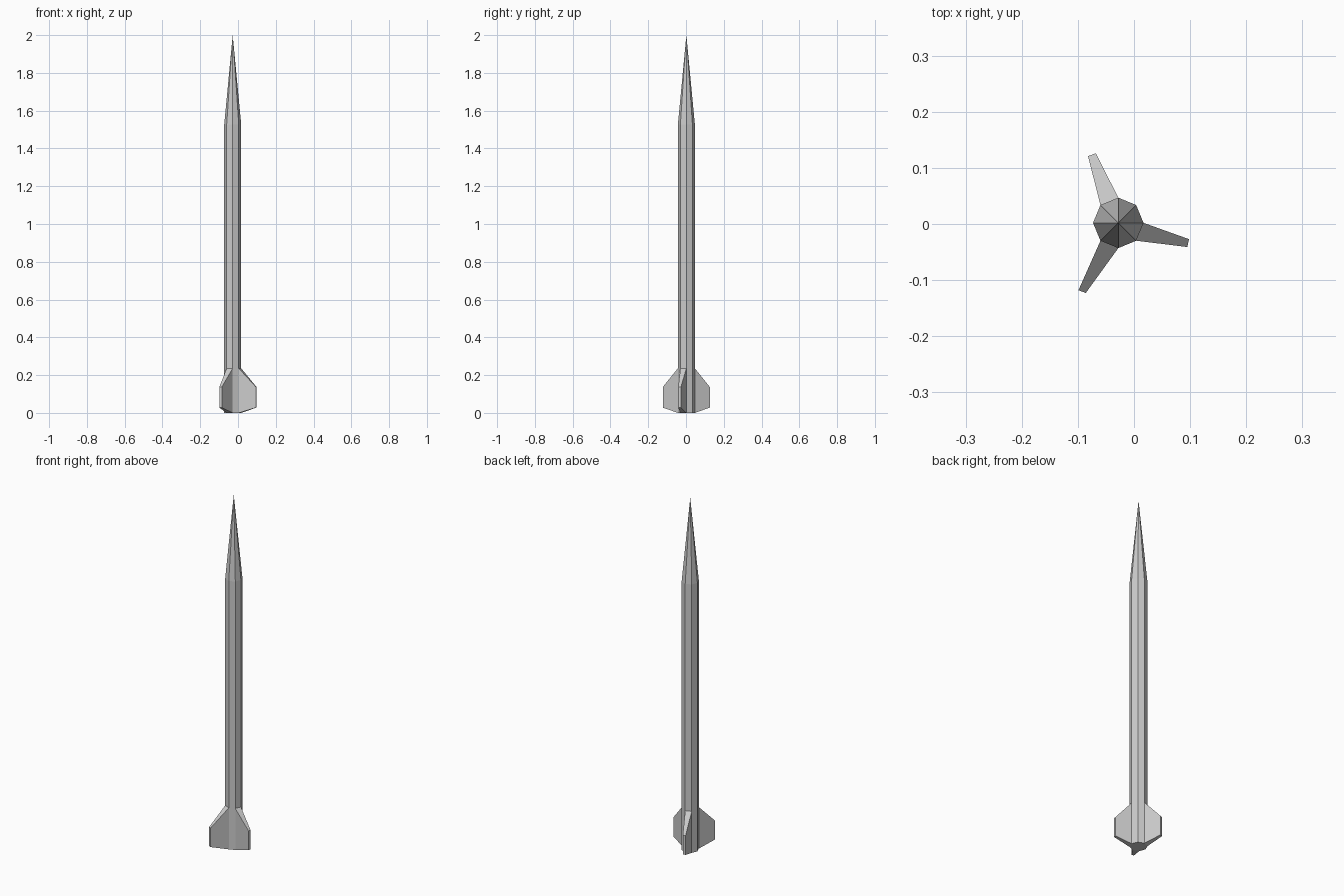
import bpy, bmesh
from math import sin, cos, pi
from mathutils import Vector

if "Cube" in bpy.data.objects:
    bpy.data.objects.remove(bpy.data.objects["Cube"])

CX, CY, R, SIDES = -0.028, 0.002, 0.045, 8
FIN_TOP, SHOULDER, TIP = 0.236, 1.527, 2.0
FIN_TIP_LOW, FIN_TIP_HIGH = 0.028, 0.137

# fin root side index -> plan positions of the fin tip corners (counter-clockwise)
FIN_TIPS = {
    2: ((-0.068, 0.126), (-0.082, 0.121)),
    5: ((-0.099, -0.118), (-0.086, -0.123)),
    7: ((0.095, -0.041), (0.098, -0.027)),
}

bm = bmesh.new()


def ring(z):
    return [bm.verts.new((CX + R * cos(2 * pi * i / SIDES),
                          CY + R * sin(2 * pi * i / SIDES), z)) for i in range(SIDES)]


# octagonal body
base, fin_line, shoulder = ring(0), ring(FIN_TOP), ring(SHOULDER)
tip = bm.verts.new((CX, CY, TIP))
bm.faces.new(base[::-1])
for i in range(SIDES):
    j = (i + 1) % SIDES
    bm.faces.new((fin_line[i], fin_line[j], shoulder[j], shoulder[i]))
    # pointed nose
    bm.faces.new((shoulder[i], shoulder[j], tip))
    root = (base[i], base[j], fin_line[j], fin_line[i])
    if i not in FIN_TIPS:
        bm.faces.new(root)
        continue
    # swept fin growing out of this side
    a, b = FIN_TIPS[i]
    outer = [bm.verts.new(Vector((*p, z))) for p, z in
             ((a, FIN_TIP_LOW), (b, FIN_TIP_LOW), (b, FIN_TIP_HIGH), (a, FIN_TIP_HIGH))]
    bm.faces.new(outer)
    for k in range(4):
        n = (k + 1) % 4
        bm.faces.new((root[k], root[n], outer[n], outer[k]))

bmesh.ops.recalc_face_normals(bm, faces=bm.faces[:])
mesh = bpy.data.meshes.new("rocket_body_with_fins")
bm.to_mesh(mesh)
bm.free()
bpy.context.collection.objects.link(bpy.data.objects.new("rocket_body_with_fins", mesh))
